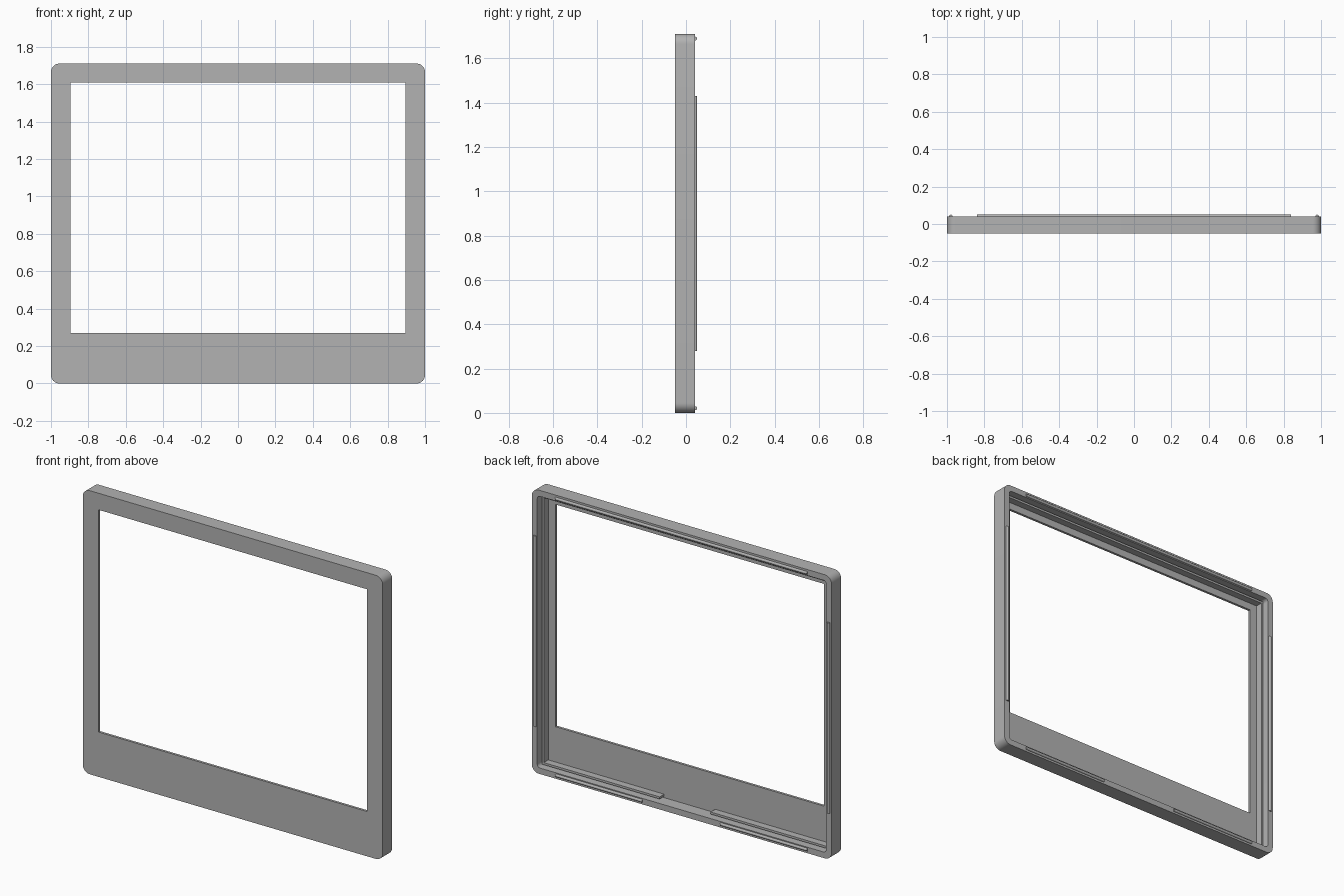
import bpy, bmesh, math
from mathutils import Vector

if "Cube" in bpy.data.objects:
    bpy.data.objects.remove(bpy.data.objects["Cube"])

grey = bpy.data.materials.new("mid grey")
grey.use_nodes = True
grey.diffuse_color = (0.45, 0.45, 0.45, 1)
grey.node_tree.nodes["Principled BSDF"].inputs["Base Color"].default_value = grey.diffuse_color

HEIGHT = 1.71
FRONT, BACK = -0.05, 0.041
PANEL_BACK = -0.035
WALL = 0.036
SEGMENTS = 8


def finish(name, bm, smooth=False):
    bmesh.ops.recalc_face_normals(bm, faces=bm.faces)
    mesh = bpy.data.meshes.new(name)
    bm.to_mesh(mesh)
    bm.free()
    mesh.materials.append(grey)
    obj = bpy.data.objects.new(name, mesh)
    bpy.context.collection.objects.link(obj)
    if smooth:
        bpy.ops.object.select_all(action="DESELECT")
        obj.select_set(True)
        bpy.context.view_layer.objects.active = obj
        bpy.ops.object.shade_smooth_by_angle(angle=math.radians(35))
    return obj


def rounded_loop(bm, half_x, z0, z1, radius, y):
    """Rounded rectangle of vertices in the xz plane."""
    verts = []
    centres = [(1, 1), (-1, 1), (-1, -1), (1, -1)]
    for corner, (sx, sz) in enumerate(centres):
        cx = sx * (half_x - radius)
        cz = z1 - radius if sz > 0 else z0 + radius
        for i in range(SEGMENTS + 1):
            a = math.pi / 2 * (corner + i / SEGMENTS)
            verts.append(bm.verts.new((cx + radius * math.cos(a), y, cz + radius * math.sin(a))))
    return verts


def box(name, x0, x1, y0, y1, z0, z1):
    bm = bmesh.new()
    bmesh.ops.create_cube(bm, size=1)
    for v in bm.verts:
        v.co = Vector(((x0 + x1) / 2 + v.co.x * (x1 - x0),
                       (y0 + y1) / 2 + v.co.y * (y1 - y0),
                       (z0 + z1) / 2 + v.co.z * (z1 - z0)))
    return finish(name, bm)


def bead(name, start, end, radius=0.009):
    """Half-sunk round strip along the rear edge."""
    bm = bmesh.new()
    start, end = Vector(start), Vector(end)
    axis = end - start
    bmesh.ops.create_cone(bm, cap_ends=True, segments=12, radius1=radius, radius2=radius, depth=axis.length)
    turn = Vector((0, 0, 1)).rotation_difference(axis)
    for v in bm.verts:
        v.co = turn @ v.co + (start + end) / 2
    return finish(name, bm, True)


# Bezel shell: one cross-section carried round the rounded outline
bm = bmesh.new()
inner = (1 - WALL, WALL, HEIGHT - WALL, 0.02)
outer = (1, 0, HEIGHT, 0.045)
opening = (0.895, 0.27, 1.61, 0)
section = [(outer, FRONT), (outer, BACK), (inner, BACK), (inner, PANEL_BACK),
           (opening, PANEL_BACK), (opening, FRONT)]
loops = [rounded_loop(bm, *shape, y) for shape, y in section]
for a, b in zip(loops, loops[1:] + loops[:1]):
    for i in range(len(a)):
        j = (i + 1) % len(a)
        bm.faces.new((a[i], a[j], b[j], b[i]))
bmesh.ops.remove_doubles(bm, verts=bm.verts, dist=0.0001)
finish("bezel_shell", bm, True)

# Inner ribs standing on the back of the front panel
RIB, THICK, RIB_BACK = 0.044, 0.013, 0.008
edge = 1 - RIB
top = HEIGHT - RIB
box("top_rib", -edge, edge, PANEL_BACK, RIB_BACK, top - THICK, top)
for side, s in (("left", 1), ("right", -1)):
    xs = sorted((s * edge, s * (edge - THICK)))
    box(side + "_rib", *xs, PANEL_BACK, RIB_BACK, RIB, top)
    xs = sorted((s * 0.17, s * edge))
    box(side + "_bottom_rib", *xs, PANEL_BACK, RIB_BACK, RIB, RIB + THICK)

# Snap strips on the rear edge
INSET = 0.021
bead("top_strip", (-0.84, BACK, HEIGHT - INSET), (0.84, BACK, HEIGHT - INSET))
for side, s in (("left", 1), ("right", -1)):
    x = s * (1 - INSET)
    bead(side + "_strip", (x, BACK, 0.28), (x, BACK, 1.43))
    bead(side + "_bottom_strip", (s * 0.26, BACK, INSET), (s * 0.84, BACK, INSET))
